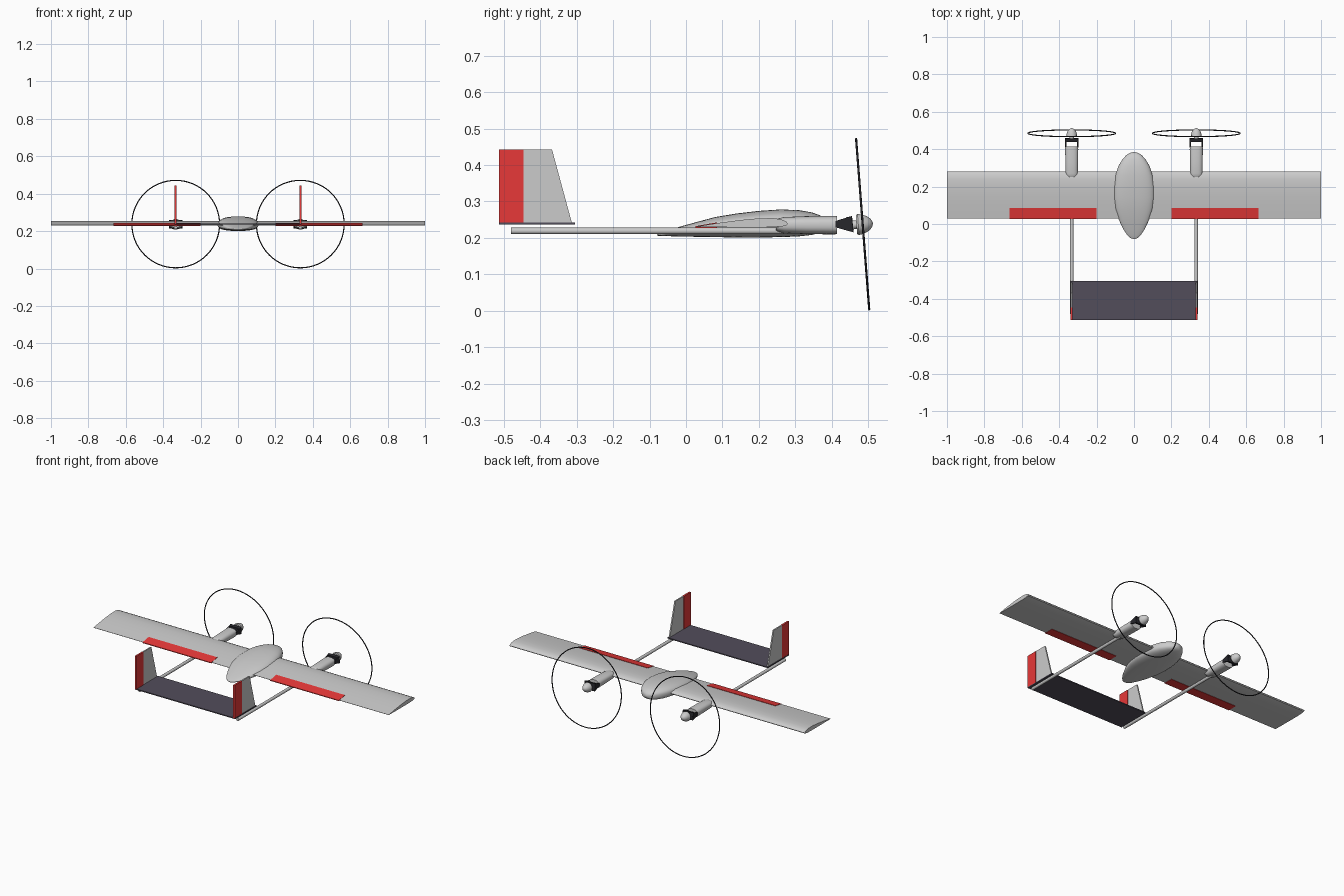
import bpy, bmesh
from math import sin, cos, pi, radians
from mathutils import Matrix, Vector

if "Cube" in bpy.data.objects:
    bpy.data.objects.remove(bpy.data.objects["Cube"])


def material(name, rgb):
    m = bpy.data.materials.new(name)
    m.diffuse_color = (*rgb, 1)
    m.use_nodes = True
    m.node_tree.nodes["Principled BSDF"].inputs["Base Color"].default_value = m.diffuse_color
    return m


RED = material("red", (0.8, 0.04, 0.04))
DARK = material("dark", (0.085, 0.075, 0.105))
BLACK = material("black", (0.02, 0.02, 0.025))


def loft(name, rings, mat=None, smooth=True, matrix=None):
    """Skin a list of equal-length point rings and cap both ends."""
    bm = bmesh.new()
    vs = [[bm.verts.new(p) for p in r] for r in rings]
    n = len(vs[0])
    for a, b in zip(vs, vs[1:]):
        for i in range(n):
            bm.faces.new((a[i], a[(i + 1) % n], b[(i + 1) % n], b[i]))
    bm.faces.new(vs[0])
    bm.faces.new(vs[-1])
    bmesh.ops.recalc_face_normals(bm, faces=bm.faces)
    me = bpy.data.meshes.new(name)
    bm.to_mesh(me)
    bm.free()
    if matrix:
        me.transform(matrix)
    ob = bpy.data.objects.new(name, me)
    bpy.context.collection.objects.link(ob)
    if mat:
        me.materials.append(mat)
    if smooth:
        bpy.ops.object.select_all(action='DESELECT')
        ob.select_set(True)
        bpy.context.view_layer.objects.active = ob
        bpy.ops.object.shade_smooth_by_angle(angle=radians(35))
    return ob


def oval(x, y, z, rx, rz, n=32, power=2):
    """Superellipse ring facing along y."""
    def f(v):
        return abs(v) ** (2 / power) * (1 if v > 0 else -1)
    return [(x + rx * f(cos(2 * pi * i / n)), y, z + rz * f(sin(2 * pi * i / n))) for i in range(n)]


def slab(name, profile, x0, x1, mat=None, smooth=False):
    """Extrude a (y, z) profile along x."""
    return loft(name, [[(x, y, z) for y, z in profile] for x in (x0, x1)], mat, smooth)


# wing: airfoil extruded over the full span
airfoil = [(0.03, 0.2315), (0.09, 0.241), (0.15, 0.249), (0.20, 0.2535), (0.24, 0.254), (0.262, 0.2505),
           (0.275, 0.245), (0.28, 0.239), (0.276, 0.234), (0.262, 0.231), (0.22, 0.229), (0.12, 0.229), (0.03, 0.230)]
slab("wing", airfoil, -1, 1, smooth=True)

# fuselage pod: y, half width, bottom z, top z
pod = [(-0.08, 0.004, 0.206, 0.209), (-0.075, 0.02, 0.2055, 0.2115), (-0.06, 0.036, 0.205, 0.217),
       (-0.03, 0.056, 0.204, 0.227), (0.02, 0.08, 0.203, 0.241), (0.08, 0.1, 0.202, 0.257),
       (0.14, 0.109, 0.201, 0.267), (0.20, 0.109, 0.201, 0.274), (0.26, 0.1, 0.202, 0.278),
       (0.31, 0.083, 0.204, 0.276), (0.345, 0.062, 0.208, 0.270), (0.368, 0.042, 0.214, 0.262),
       (0.38, 0.022, 0.222, 0.252), (0.385, 0.004, 0.234, 0.240)]
loft("fuselage", [oval(0, y, (b + t) / 2, w, (t - b) / 2, 48, 2.6) for y, w, b, t in pod])

# tailplane between the fins
slab("tailplane", [(-0.513, 0.236), (-0.513, 0.242), (-0.305, 0.242), (-0.305, 0.236)], -0.34, 0.34, DARK)

HUB = Matrix.Translation((0, 0.485, 0.2375)) @ Matrix.Rotation(radians(4.4), 4, 'X')

for s, side in ((-1, "left"), (1, "right")):
    cx = s * 0.333
    hub = Matrix.Translation((cx, 0, 0)) @ HUB

    # aileron on the trailing edge
    slab(side + "_aileron", [(0.026, 0.2275), (0.026, 0.232), (0.085, 0.2425), (0.085, 0.2275)],
         s * 0.2, s * 0.665, RED)

    # fin and rudder
    slab(side + "_fin", [(-0.447, 0.24), (-0.447, 0.443), (-0.368, 0.443), (-0.313, 0.24)],
         cx - 0.004, cx + 0.004)
    slab(side + "_rudder", [(-0.514, 0.24), (-0.514, 0.443), (-0.446, 0.443), (-0.446, 0.24)],
         cx - 0.0055, cx + 0.0055, RED)

    # tail boom
    loft(side + "_boom", [oval(cx, y, 0.219, 0.009, 0.009, 20) for y in (-0.48, 0.28)])

    # motor nacelle
    nac = [(0.247, 0.026, 0.014), (0.252, 0.031, 0.018), (0.27, 0.033, 0.022), (0.33, 0.034, 0.0245),
           (0.40, 0.035, 0.0255), (0.415, 0.034, 0.025)]
    loft(side + "_nacelle", [oval(cx, y, 0.235, w, h, 32, 2.5) for y, w, h in nac])

    # tilting fork: two arms and a crossbar
    arm = [(0.41, 0.229), (0.41, 0.246), (0.455, 0.26), (0.46, 0.215)]
    for k in (-1, 1):
        slab(side + "_fork_arm", arm, cx + k * 0.029, cx + k * 0.036, BLACK)
    slab(side + "_fork_bar", [(0.442, 0.22), (0.439, 0.256), (0.456, 0.26), (0.46, 0.215)],
         cx - 0.03, cx + 0.03, BLACK)

    # motor shaft and spinner
    loft(side + "_shaft", [oval(0, y, 0, 0.012, 0.012, 20) for y in (-0.035, -0.01)], matrix=hub)
    spin = [(-0.017, 0.026), (-0.012, 0.029), (0.002, 0.026), (0.013, 0.021), (0.021, 0.015),
            (0.026, 0.008), (0.028, 0.002)]
    loft(side + "_spinner", [oval(0, y, 0, r, r, 28) for y, r in spin], matrix=hub)

    # thin ring marking the propeller sweep
    bpy.ops.mesh.primitive_torus_add(major_radius=0.2345, minor_radius=0.003,
                                     major_segments=64, minor_segments=8)
    ring = bpy.context.object
    ring.name = side + "_propeller_ring"
    ring.data.transform(hub @ Matrix.Rotation(pi / 2, 4, 'X'))
    ring.data.materials.append(BLACK)
    bpy.ops.object.shade_smooth_by_angle(angle=radians(60))
